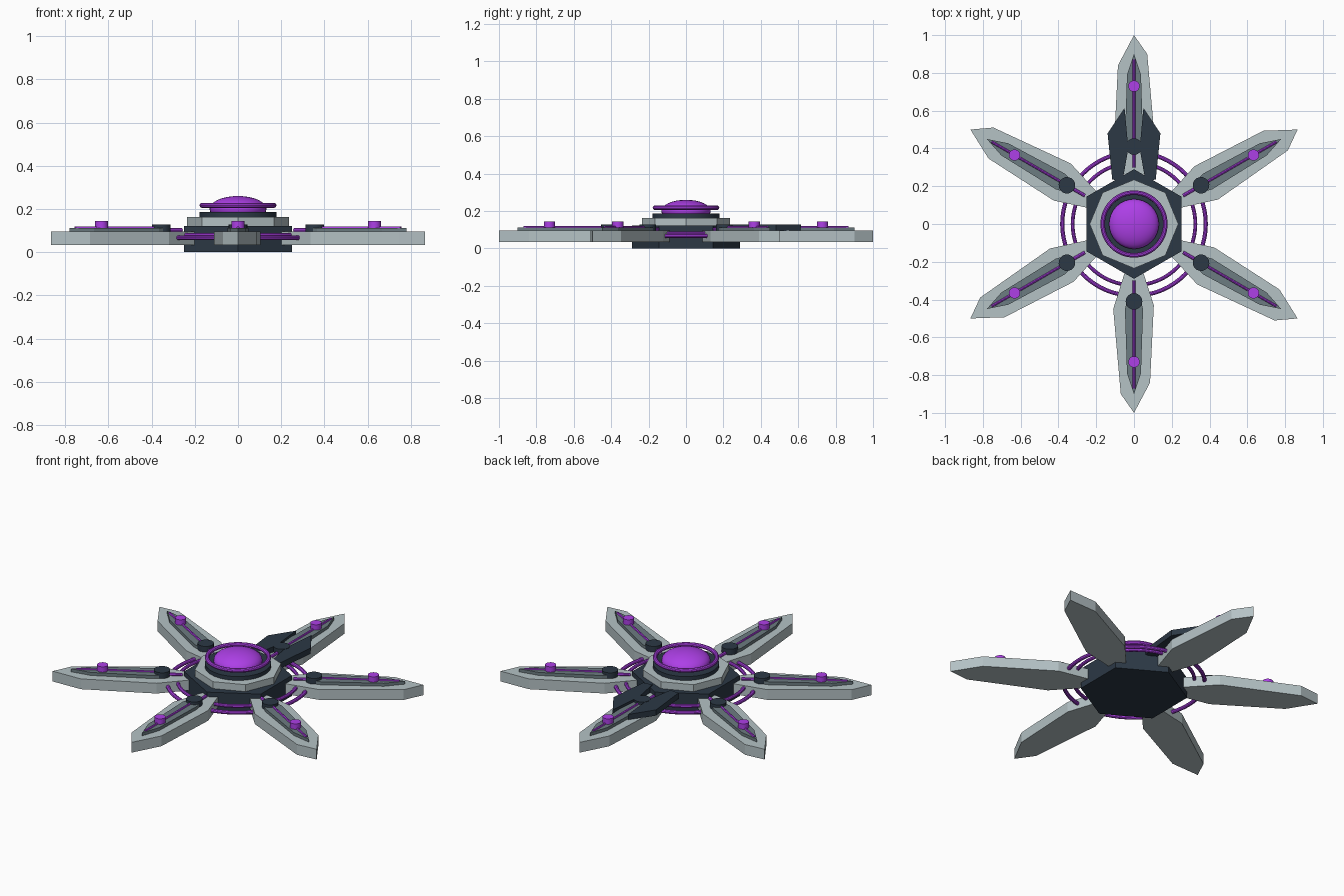
import bpy, bmesh, math
from mathutils import Matrix

if "Cube" in bpy.data.objects:
    bpy.data.objects.remove(bpy.data.objects["Cube"])


def material(name, rgb):
    m = bpy.data.materials.new(name)
    m.diffuse_color = (*rgb, 1)
    m.use_nodes = True
    m.node_tree.nodes["Principled BSDF"].inputs["Base Color"].default_value = m.diffuse_color
    return m


LIGHT = material("pale_metal", (0.46, 0.54, 0.56))
MID = material("panel_metal", (0.15, 0.2, 0.22))
DARK = material("dark_metal", (0.025, 0.04, 0.06))
GLOW = material("purple_glow", (0.42, 0.05, 0.8))


def finish(ob, name, mat, smooth=False):
    ob.name = name
    ob.data.materials.append(mat)
    if smooth:
        bpy.ops.object.shade_smooth_by_angle(angle=math.radians(35))
    return ob


def cylinder(name, mat, r, z0, z1, sides, y=0, turn=0, smooth=False):
    bpy.ops.mesh.primitive_cylinder_add(vertices=sides, radius=r, depth=z1 - z0,
                                        location=(0, y, (z0 + z1) / 2), rotation=(0, 0, turn))
    return finish(bpy.context.object, name, mat, smooth)


def rod(name, mat, r, y0, y1, z):
    bpy.ops.mesh.primitive_cylinder_add(vertices=8, radius=r, depth=y1 - y0,
                                        location=(0, (y0 + y1) / 2, z), rotation=(math.pi / 2, 0, 0))
    return finish(bpy.context.object, name, mat, True)


def ring(name, mat, r, tube, z):
    bpy.ops.mesh.primitive_torus_add(major_radius=r, minor_radius=tube, major_segments=64,
                                     minor_segments=10, location=(0, 0, z))
    return finish(bpy.context.object, name, mat, True)


def plate(name, mat, outline, z0, z1):
    bm = bmesh.new()
    face = bm.faces.new([bm.verts.new((x, y, z0)) for x, y in outline])
    top = bmesh.ops.extrude_face_region(bm, geom=[face])["geom"]
    bmesh.ops.translate(bm, vec=(0, 0, z1 - z0),
                        verts=[v for v in top if isinstance(v, bmesh.types.BMVert)])
    bmesh.ops.recalc_face_normals(bm, faces=bm.faces)
    me = bpy.data.meshes.new(name)
    bm.to_mesh(me)
    bm.free()
    ob = bpy.data.objects.new(name, me)
    bpy.context.collection.objects.link(ob)
    return finish(ob, name, mat)


# Central hub: hexagonal base, octagonal collar, round seat
cylinder("hub_base", DARK, 0.29, 0, 0.122, 6)
cylinder("hub_collar", LIGHT, 0.235, 0.122, 0.163, 8)
cylinder("core_seat", DARK, 0.178, 0.163, 0.186, 32, smooth=True)

# Glowing core with its halo
bpy.ops.mesh.primitive_uv_sphere_add(segments=32, ring_count=16, radius=1, location=(0, 0, 0.2))
core = bpy.context.object
core.scale = (0.132, 0.132, 0.06)
finish(core, "core_dome", GLOW, True)
ring("core_halo", GLOW, 0.166, 0.012, 0.217)

# Two rings that tie the arms together
ring("inner_ring", GLOW, 0.325, 0.01, 0.08)
ring("outer_ring", GLOW, 0.38, 0.011, 0.067)

# Six blade arms with inlay, glow line, spoke, pivot and stud
ARM = [(-0.05, 0.2), (0.05, 0.2), (0.05, 0.26), (0.11, 0.45), (0.07, 0.9),
       (0, 1), (-0.085, 0.84), (-0.105, 0.43), (-0.05, 0.26)]
INLAY = [(-0.03, 0.38), (0.03, 0.38), (0.048, 0.45), (0.037, 0.79),
         (0, 0.9), (-0.037, 0.79), (-0.048, 0.45)]
for i in range(6):
    turn = Matrix.Rotation(i * math.pi / 3, 4, 'Z')
    parts = [
        plate(f"arm_{i}", LIGHT, ARM, 0.034, 0.095),
        plate(f"arm_inlay_{i}", MID, INLAY, 0.095, 0.113),
        rod(f"arm_glow_line_{i}", GLOW, 0.007, 0.42, 0.87, 0.113),
        rod(f"arm_spoke_{i}", GLOW, 0.009, 0.3, 0.39, 0.103),
        cylinder(f"arm_pivot_{i}", DARK, 0.044, 0.095, 0.129, 16, y=0.41, smooth=True),
        cylinder(f"arm_stud_{i}", GLOW, 0.03, 0.11, 0.145, 16, y=0.73, smooth=True),
    ]
    bpy.context.view_layer.update()
    for p in parts:
        p.matrix_world = turn @ p.matrix_world

# Pair of dark fins flanking the rear arm
FIN = [(0.06, 0.23), (0.115, 0.235), (0.14, 0.48), (0.05, 0.615), (0.03, 0.4)]
for side, s in (("right", 1), ("left", -1)):
    plate(f"rear_fin_{side}", DARK, [(s * x, y) for x, y in FIN], 0.093, 0.127)
